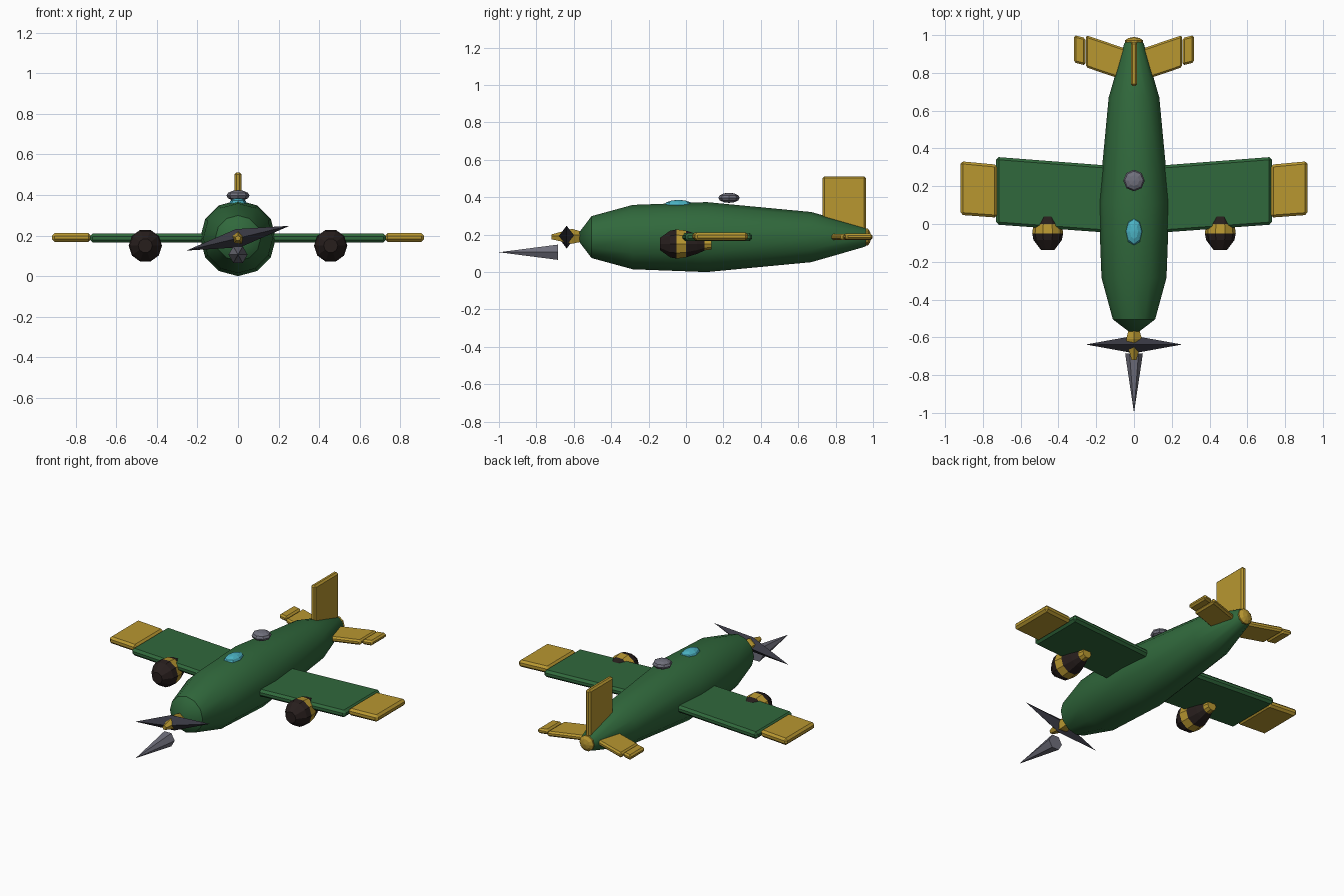
import bpy, bmesh, math
from mathutils import Matrix, Vector

if "Cube" in bpy.data.objects:
    bpy.data.objects.remove(bpy.data.objects["Cube"])

def material(name, rgb):
    m = bpy.data.materials.new(name)
    m.diffuse_color = (*rgb, 1)
    m.use_nodes = True
    m.node_tree.nodes["Principled BSDF"].inputs["Base Color"].default_value = m.diffuse_color
    return m

GREEN = material("green", (0.03, 0.14, 0.045))
YELLOW = material("yellow", (0.48, 0.31, 0.03))
DARK = material("dark", (0.02, 0.013, 0.012))
BLADE = material("blade", (0.04, 0.04, 0.055))
GREY = material("grey", (0.16, 0.16, 0.2))
GLASS = material("glass", (0.07, 0.45, 0.55))
AXIS_Z = 0.187

def finish(bm, name, mats, smooth=None):
    bmesh.ops.recalc_face_normals(bm, faces=bm.faces)
    me = bpy.data.meshes.new(name)
    bm.to_mesh(me)
    bm.free()
    for m in mats:
        me.materials.append(m)
    ob = bpy.data.objects.new(name, me)
    bpy.context.collection.objects.link(ob)
    if smooth:
        bpy.ops.object.select_all(action='DESELECT')
        bpy.context.view_layer.objects.active = ob
        ob.select_set(True)
        bpy.ops.object.shade_smooth_by_angle(angle=math.radians(smooth))
    return ob

def lathe(name, profile, sides, center, mats, bands=None, smooth=None, turn=0.0):
    """Rings of (y, radius) around an axis parallel to y; bands = material per segment."""
    bm = bmesh.new()
    rings = []
    for y, r in profile:
        if r == 0:
            rings.append([bm.verts.new((center[0], y, center[1]))] * sides)
            continue
        ring = []
        for i in range(sides):
            a = turn + 2 * math.pi * i / sides
            ring.append(bm.verts.new((center[0] + r * math.cos(a), y, center[1] + r * math.sin(a))))
        rings.append(ring)
    for k, (p, q) in enumerate(zip(rings, rings[1:])):
        for i in range(sides):
            j = (i + 1) % sides
            corners = list(dict.fromkeys((p[i], p[j], q[j], q[i])))
            bm.faces.new(corners).material_index = bands[k] if bands else 0
    for ring, k in ((rings[0], 0), (rings[-1], -1)):
        if ring[0] is not ring[1]:
            bm.faces.new(ring).material_index = bands[k] if bands else 0
    return finish(bm, name, mats, smooth)

def panel(name, outline, lo, hi, bevel, mat, place):
    """Chamfered slab: 2D outline extruded from lo to hi."""
    bm = bmesh.new()
    bot = [bm.verts.new(place(u, v, lo)) for u, v in outline]
    top = [bm.verts.new(place(u, v, hi)) for u, v in outline]
    bm.faces.new(bot)
    bm.faces.new(top)
    n = len(outline)
    for i in range(n):
        j = (i + 1) % n
        bm.faces.new((bot[i], bot[j], top[j], top[i]))
    bmesh.ops.recalc_face_normals(bm, faces=bm.faces)
    bmesh.ops.bevel(bm, geom=bm.edges[:], offset=bevel, segments=1, affect='EDGES')
    return finish(bm, name, [mat])

def blob(name, center, radii, u, v, mat):
    bm = bmesh.new()
    bmesh.ops.create_uvsphere(bm, u_segments=u, v_segments=v, radius=1,
                              matrix=Matrix.LocRotScale(Vector(center), None, Vector(radii)))
    return finish(bm, name, [mat])

# Fuselage and tail cap
lathe("fuselage", [(-0.59, 0.0), (-0.505, 0.112), (-0.285, 0.172), (0.11, 0.187),
                   (0.67, 0.134), (0.955, 0.052), (0.97, 0.04)], 12, (0, AXIS_Z), [GREEN], smooth=32)
lathe("tail_cap", [(0.95, 0.046), (0.972, 0.048), (0.984, 0.03), (0.99, 0.0)], 10, (0, AXIS_Z), [YELLOW])

# Cockpit canopy and top turret
blob("canopy", (0, -0.04, 0.358), (0.043, 0.077, 0.028), 8, 6, GLASS)
blob("turret", (0, 0.23, 0.397), (0.057, 0.057, 0.027), 8, 6, GREY)

# Wings, wing tips, stabilisers, engines on both sides
for s, side in ((-1, "left"), (1, "right")):
    flat = lambda u, v, w: (s * u, v, AXIS_Z + w)
    panel(f"wing_{side}", [(0.08, -0.05), (0.73, -0.003), (0.73, 0.355), (0.08, 0.305)],
          -0.022, 0.022, 0.014, GREEN, flat)
    panel(f"wing_tip_{side}", [(0.725, 0.034), (0.918, 0.048), (0.918, 0.332), (0.725, 0.314)],
          -0.018, 0.025, 0.013, YELLOW, flat)
    panel(f"stabiliser_{side}", [(0.02, 0.75), (0.255, 0.83), (0.255, 1.0), (0.02, 0.92)],
          -0.016, 0.016, 0.01, YELLOW, flat)
    panel(f"stabiliser_tip_{side}", [(0.257, 0.84), (0.318, 0.855), (0.318, 1.0), (0.257, 0.985)],
          -0.013, 0.018, 0.01, YELLOW, flat)
    lathe(f"engine_{side}", [(-0.138, 0.035), (-0.085, 0.075), (-0.05, 0.082), (0.0, 0.075),
                             (0.06, 0.055), (0.10, 0.036), (0.135, 0.03)], 10,
          (s * 0.457, 0.15), [DARK, YELLOW], bands=[0, 0, 1, 0, 0, 1])

# Tail fin
panel("tail_fin", [(0.73, 0.2), (0.963, 0.2), (0.963, 0.512), (0.73, 0.512)],
      -0.017, 0.017, 0.01, YELLOW, lambda u, v, w: (w, u, v))

# Propeller: two four-sided spikes, tilted, with a hub
for s, side in ((-1, "left"), (1, "right")):
    ob = lathe(f"propeller_blade_{side}", [(0.0, 0.046), (0.262, 0.0)], 4, (0, 0), [BLADE])
    ob.data.transform(Matrix.Translation((0, -0.638, AXIS_Z)) @ Matrix.Rotation(math.radians(-13.5), 4, 'Y')
                      @ Matrix.Rotation(math.radians(-90 * s), 4, 'Z'))
lathe("propeller_hub", [(-0.72, 0.014), (-0.61, 0.044), (-0.56, 0.03)], 5, (0, AXIS_Z), [YELLOW], turn=0.3)

# Nose spike below the propeller
lathe("nose_spike", [(-1.0, 0.0), (-0.685, 0.047)], 6, (0, 0.106), [GREY])
